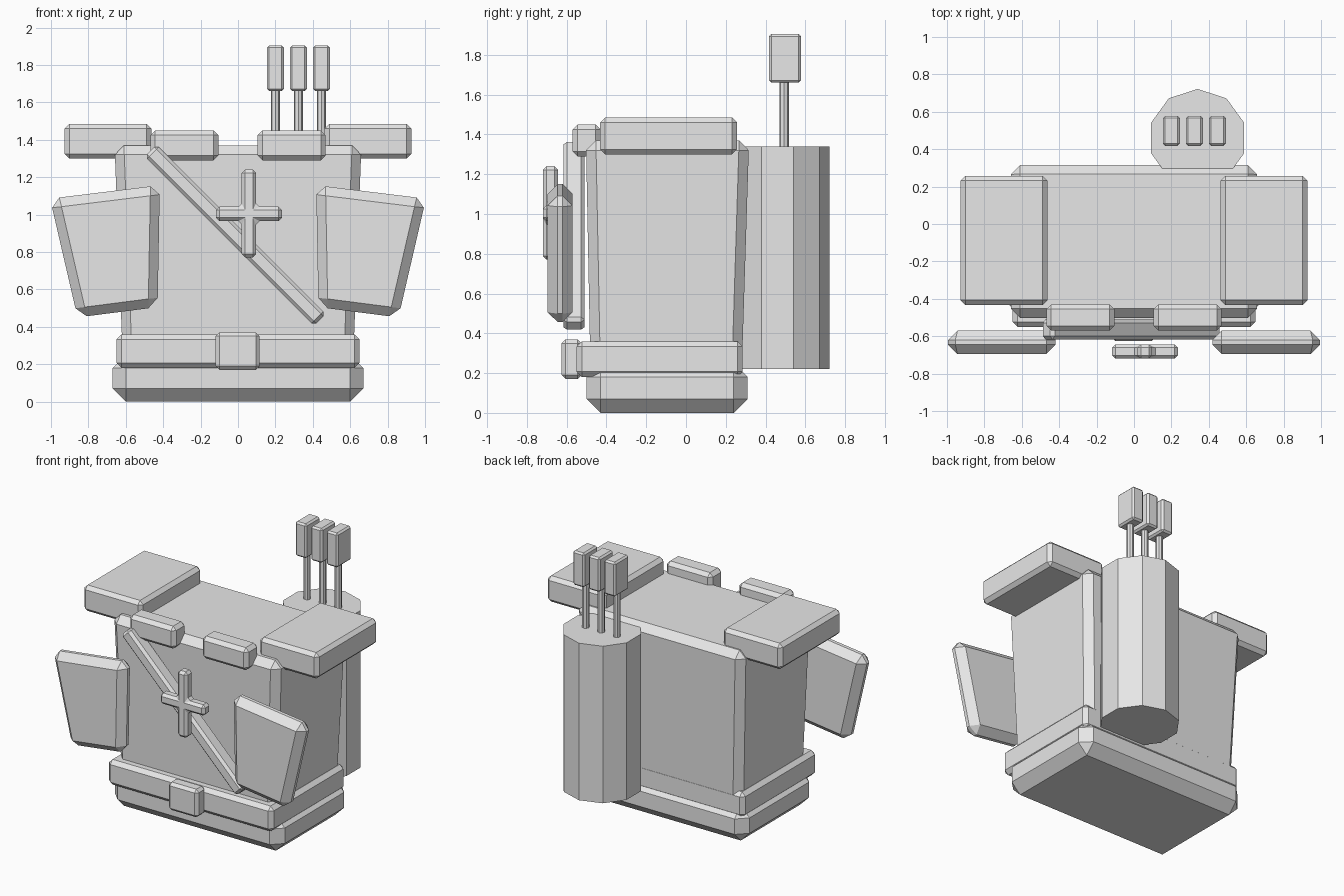
import bpy
import bmesh
import math

if "Cube" in bpy.data.objects:
    bpy.data.objects.remove(bpy.data.objects["Cube"], do_unlink=True)

grey = bpy.data.materials.new("plain grey")
grey.use_nodes = True
colour = (0.8, 0.8, 0.8, 1)
grey.diffuse_color = colour
grey.node_tree.nodes["Principled BSDF"].inputs["Base Color"].default_value = colour


def loft(name, lower, upper, bevel=0):
    """Solid between two matching loops of points, with chamfered edges."""
    bm = bmesh.new()
    a = [bm.verts.new(p) for p in lower]
    b = [bm.verts.new(p) for p in upper]
    bm.faces.new(a)
    bm.faces.new(b)
    n = len(a)
    for i in range(n):
        j = (i + 1) % n
        bm.faces.new((a[i], a[j], b[j], b[i]))
    bmesh.ops.recalc_face_normals(bm, faces=bm.faces)
    if bevel:
        bmesh.ops.bevel(bm, geom=bm.edges[:], offset=bevel, segments=1,
                        affect='EDGES', clamp_overlap=True)
        bmesh.ops.recalc_face_normals(bm, faces=bm.faces)
    mesh = bpy.data.meshes.new(name)
    bm.to_mesh(mesh)
    bm.free()
    mesh.materials.append(grey)
    obj = bpy.data.objects.new(name, mesh)
    bpy.context.collection.objects.link(obj)
    return obj


def rect(x, y, z):
    return [(x[0], y[0], z), (x[1], y[0], z), (x[1], y[1], z), (x[0], y[1], z)]


def box(name, x, y, z, bevel):
    return loft(name, rect(x, y, z[0]), rect(x, y, z[1]), bevel)


def plate(name, outline, y, bevel):
    """Front-facing outline given thickness along y."""
    return loft(name, [(p, y[0], q) for p, q in outline],
                [(p, y[1], q) for p, q in outline], bevel)


def column(name, x, y, z, radius, sides):
    ring = [(x + radius * math.cos(t), y + radius * math.sin(t))
            for t in (math.pi / 2 + math.tau * i / sides for i in range(sides))]
    return loft(name, [(p, q, z[0]) for p, q in ring],
                [(p, q, z[1]) for p, q in ring])


# Body, base and belt
loft("torso", rect((-0.615, 0.615), (-0.48, 0.28), 0.2),
     rect((-0.66, 0.66), (-0.503, 0.317), 1.37), 0.05)
box("base", (-0.67, 0.67), (-0.5, 0.31), (0, 0.25), 0.07)
box("belt", (-0.65, 0.65), (-0.55, 0.285), (0.18, 0.36), 0.027)
box("buckle", (-0.12, 0.115), (-0.625, -0.525), (0.17, 0.37), 0.02)

# Shoulder pads, collar blocks and front flaps on both sides
flap = [(0.418, 1.157), (1.005, 1.085), (0.858, 0.45), (0.43, 0.505)]
for side, s in (("left", 1), ("right", -1)):
    box(side + "_shoulder_pad", sorted((s * 0.463, s * 0.927)),
        (-0.432, 0.257), (1.30, 1.485), 0.025)
    box(side + "_collar_block", sorted((s * 0.105, s * 0.468)),
        (-0.57, -0.43), (1.29, 1.45), 0.025)
    plate(side + "_flap", [(s * p, q) for p, q in flap], (-0.695, -0.57), 0.05)

# Diagonal strap
d = 0.5 ** 0.5
corners = [(-0.64, -0.045), (0.64, -0.045), (0.64, 0.045), (-0.64, 0.045)]
strap = [(-0.015 + d * (u + v), 0.89 + d * (v - u)) for u, v in corners]
plate("diagonal_strap", strap, (-0.617, -0.51), 0.018)

# Cross pendant
l, r, b, t = 0.02, 0.097, 0.965, 1.042
cross = [(l, 1.24), (r, 1.24), (r, t), (0.235, t), (0.235, b), (r, b),
         (r, 0.77), (l, 0.77), (l, b), (-0.117, b), (-0.117, t), (l, t)]
plate("cross_pendant", cross, (-0.72, -0.643), 0.018)

# Back canister with three capped rods
column("back_canister", 0.34, 0.46, (0.22, 1.34), 0.262, 10)
for i in range(3):
    x = 0.2 + 0.123 * i
    column(f"rod_{i + 1}", x, 0.493, (1.3, 1.68), 0.024, 8)
    box(f"rod_cap_{i + 1}", (x - 0.045, x + 0.045), (0.418, 0.578),
        (1.66, 1.905), 0.012)
